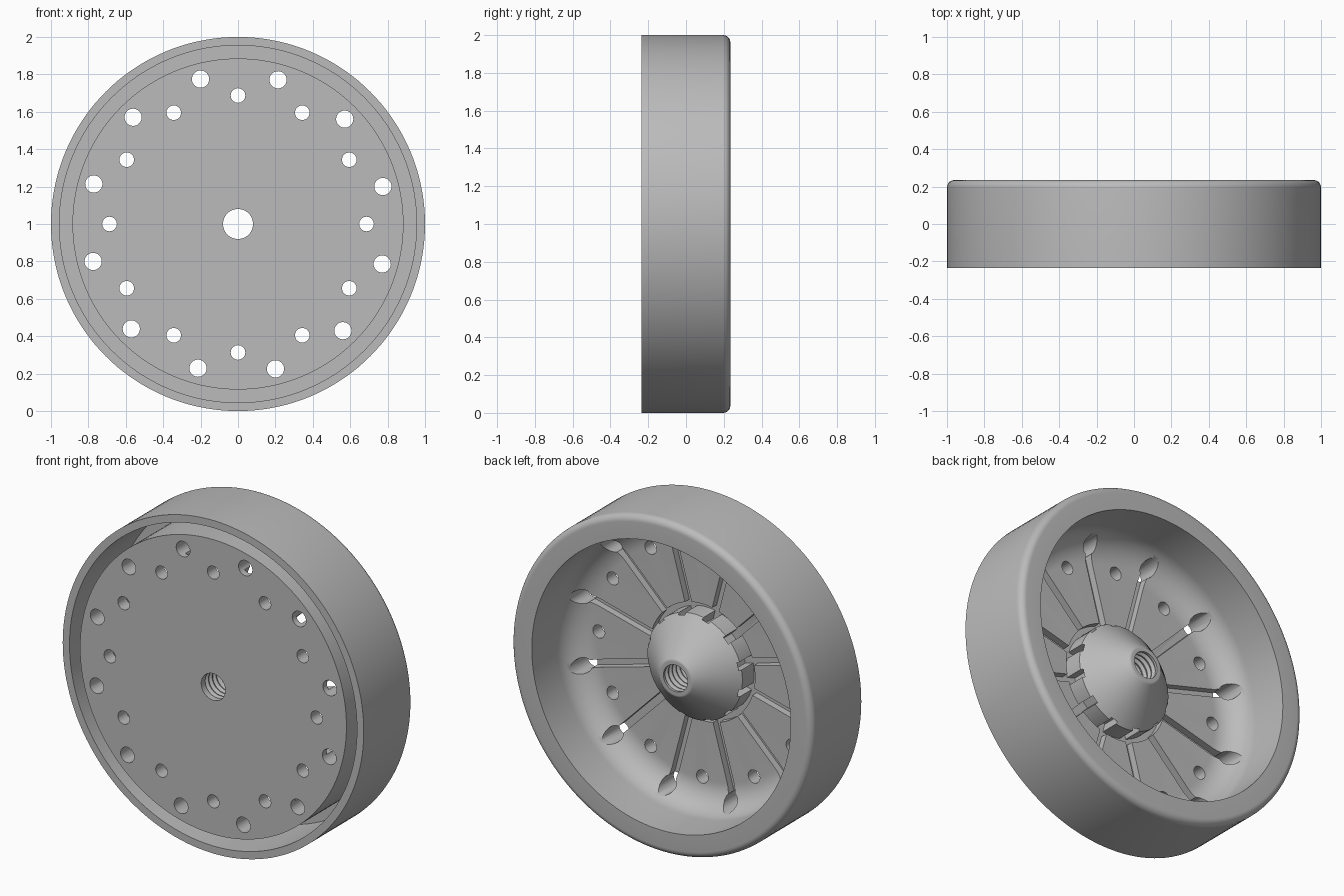
import bpy, bmesh, math
from mathutils import Matrix, Vector

cube = bpy.data.objects.get("Cube")
if cube:
    bpy.data.objects.remove(cube)

grey = bpy.data.materials.new("plain_grey")
grey.use_nodes = True
colour = (0.5, 0.5, 0.5, 1)
grey.diffuse_color = colour
grey.node_tree.nodes["Principled BSDF"].inputs["Base Color"].default_value = colour

SEGMENTS = 144
FRONT, BACK = -0.235, 0.235
FLOOR, CHANNEL = -0.155, -0.197
HOLE_START = math.radians(14.5)


def make_object(name, bm):
    bmesh.ops.recalc_face_normals(bm, faces=bm.faces[:])
    mesh = bpy.data.meshes.new(name)
    bm.to_mesh(mesh)
    bm.free()
    obj = bpy.data.objects.new(name, mesh)
    bpy.context.collection.objects.link(obj)
    obj.data.materials.append(grey)
    return obj


def arc(cr, cy, radius, start, end, steps):
    """Points of a rounded corner in the (radius, y) profile."""
    angles = [math.radians(start + (end - start) * i / steps) for i in range(steps + 1)]
    return [(cr + radius * math.cos(a), cy + radius * math.sin(a)) for a in angles]


def lathe(name, profile):
    """Spin a closed (radius, y) profile about the wheel axis."""
    bm = bmesh.new()
    rings = []
    for i in range(SEGMENTS):
        a = math.tau * i / SEGMENTS
        rings.append([bm.verts.new((r * math.cos(a), y, 1 + r * math.sin(a))) for r, y in profile])
    n = len(profile)
    for i in range(SEGMENTS):
        p, q = rings[i], rings[(i + 1) % SEGMENTS]
        for j in range(n):
            k = (j + 1) % n
            bm.faces.new((p[j], p[k], q[k], q[j]))
    return make_object(name, bm)


def around(angle):
    """Place local x on the radial direction, keeping y as the axis."""
    return Matrix.Translation((0, 0, 1)) @ Matrix.Rotation(-angle, 4, 'Y')


def cut(target, bm):
    cutter = make_object("cutter", bm)
    cutter.hide_render = True
    mod = target.modifiers.new("cut", 'BOOLEAN')
    mod.operation = 'DIFFERENCE'
    mod.solver = 'EXACT'
    mod.object = cutter
    bpy.context.view_layer.objects.active = target
    bpy.ops.object.modifier_apply(modifier=mod.name)
    bpy.data.objects.remove(cutter)


# Body: front disc, deep front groove, rounded rim, bowl and conical hub
profile = [(0.08, FRONT), (0.885, FRONT), (0.885, 0.19), (0.955, 0.19), (0.955, FRONT), (1, FRONT)]
profile += arc(0.96, 0.195, 0.04, 0, 90, 8)
profile += [(0.86, BACK)]
profile += arc(0.70, 0.005, 0.16, 0, -90, 14)
profile += [(0.35, FLOOR), (0.35, CHANNEL), (0.315, CHANNEL), (0.315, -0.085)]
profile += arc(0.10, 0.08, 0.02, 45, 90, 4)

# Threaded bore
turns = 8
for i in range(turns):
    y = 0.085 - 0.036 * i
    profile += [(0.08, y), (0.096, y - 0.012), (0.096, y - 0.018), (0.08, y - 0.03)]
profile.insert(len(profile) - 4 * turns, (0.08, 0.10))
body = lathe("wheel_body", profile)

# Radial channels that notch the hub foot
bm = bmesh.new()
for k in range(12):
    place = around(HOLE_START + math.tau * k / 12)
    size = Matrix.Diagonal((0.53, -0.075 - CHANNEL, 0.046, 1))
    middle = Matrix.Translation((0.525, (CHANNEL - 0.075) / 2, 0))
    bmesh.ops.create_cube(bm, size=1, matrix=place @ middle @ size)
cut(body, bm)

# Two rings of through holes
bm = bmesh.new()
for start, reach, radius in ((HOLE_START, 0.80, 0.046), (0, 0.687, 0.039)):
    for k in range(12):
        place = around(start + math.tau * k / 12) @ Matrix.Translation((reach, -0.15, 0))
        bmesh.ops.create_cone(bm, cap_ends=True, segments=32, radius1=radius, radius2=radius,
                              depth=0.5, matrix=place @ Matrix.Rotation(math.pi / 2, 4, 'X'))
cut(body, bm)

bpy.ops.object.select_all(action='DESELECT')
body.select_set(True)
bpy.context.view_layer.objects.active = body
bpy.ops.object.shade_smooth_by_angle(angle=math.radians(30))
